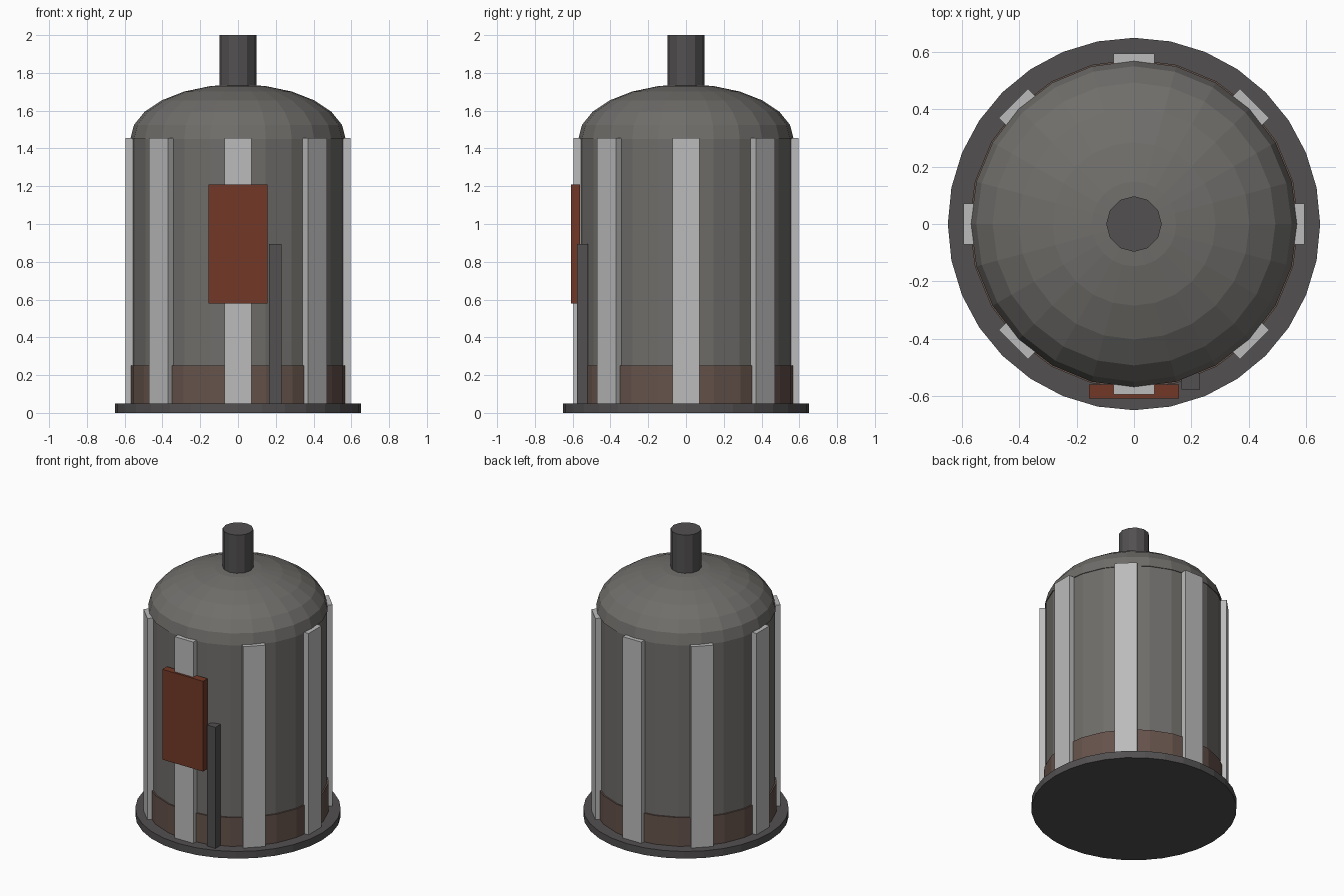
import bpy, bmesh, math
from mathutils import Matrix

if "Cube" in bpy.data.objects:
    bpy.data.objects.remove(bpy.data.objects["Cube"])


def material(name, rgb):
    m = bpy.data.materials.new(name)
    m.diffuse_color = (*rgb, 1)
    m.use_nodes = True
    m.node_tree.nodes["Principled BSDF"].inputs["Base Color"].default_value = m.diffuse_color
    return m


STEEL = material("steel", (0.16, 0.155, 0.145))
DARK = material("dark_steel", (0.085, 0.08, 0.08))
PALE = material("pale_metal", (0.5, 0.5, 0.5))
RUST = material("rust_red", (0.17, 0.04, 0.02))
BROWN = material("brown_band", (0.13, 0.085, 0.07))


def lathe(name, profile, sides, mat):
    """Flat-faced solid of revolution from (radius, z) points; radius 0 makes a pole."""
    bm = bmesh.new()
    rings = []
    for r, z in profile:
        if r == 0:
            rings.append([bm.verts.new((0, 0, z))] * sides)
        else:
            rings.append([bm.verts.new((r * math.cos(2 * math.pi * i / sides),
                                        r * math.sin(2 * math.pi * i / sides), z))
                          for i in range(sides)])
    for a, b in zip(rings, rings[1:]):
        for i in range(sides):
            j = (i + 1) % sides
            bm.faces.new(list(dict.fromkeys((a[i], a[j], b[j], b[i]))))
    for ring in (rings[0], rings[-1]):
        if ring[0] is not ring[1]:
            bm.faces.new(ring)
    bmesh.ops.recalc_face_normals(bm, faces=bm.faces)
    return finish(name, bm, mat)


def box(name, lo, hi, mat, turn=0):
    bm = bmesh.new()
    size = [h - l for l, h in zip(lo, hi)]
    mid = [(h + l) / 2 for l, h in zip(lo, hi)]
    bmesh.ops.create_cube(bm, size=1, matrix=Matrix.Rotation(turn, 4, 'Z')
                          @ Matrix.Translation(mid) @ Matrix.Diagonal((*size, 1)))
    return finish(name, bm, mat)


def finish(name, bm, mat):
    me = bpy.data.meshes.new(name)
    bm.to_mesh(me)
    bm.free()
    me.materials.append(mat)
    ob = bpy.data.objects.new(name, me)
    bpy.context.collection.objects.link(ob)
    return ob


# Base plate, tank wall and lower band
lathe("base_plate", [(0.65, 0), (0.65, 0.05)], 32, DARK)
lathe("tank_wall", [(0.565, 0.05), (0.565, 1.45)], 24, STEEL)
lathe("lower_band", [(0.575, 0.05), (0.575, 0.25)], 24, BROWN)

# Squashed half-sphere dome in 15 degree steps
dome = [(0.57 * math.cos(math.radians(a)), 1.45 + 0.29 * math.sin(math.radians(a)))
        for a in range(0, 90, 15)] + [(0, 1.74)]
lathe("dome", dome, 24, STEEL)

# Top pipe
lathe("top_pipe", [(0.097, 1.7), (0.097, 2.0)], 12, DARK)

# Eight vertical ribs
for k in range(8):
    box(f"rib_{k + 1}", (0.54, -0.072, 0.05), (0.595, 0.072, 1.455), PALE, k * math.pi / 4)

# Front panel and the post beside it
box("front_panel", (-0.157, -0.61, 0.58), (0.157, -0.56, 1.21), RUST)
box("front_post", (0.165, -0.577, 0.05), (0.23, -0.52, 0.895), DARK)
